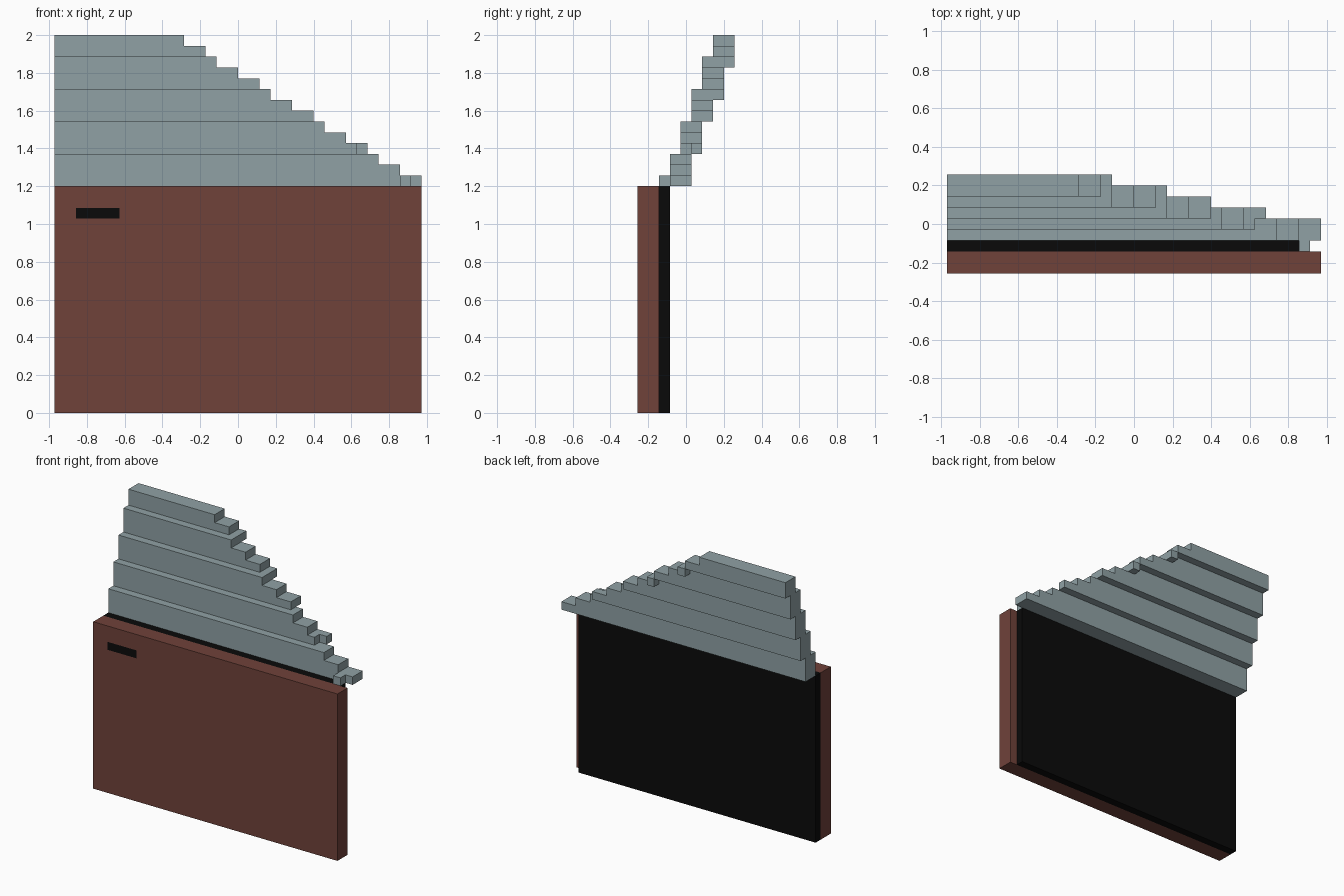
import bpy, bmesh
from mathutils import Vector

cube = bpy.data.objects.get("Cube")
if cube:
    bpy.data.objects.remove(cube, do_unlink=True)

U = 2 / 35                       # one block
SIZE = Vector((34, 9, 0))        # footprint in blocks


def material(name, rgb):
    m = bpy.data.materials.new(name)
    m.use_nodes = True
    m.diffuse_color = (*rgb, 1)
    m.node_tree.nodes["Principled BSDF"].inputs["Base Color"].default_value = (*rgb, 1)
    return m


brown = material("brown", (0.162, 0.054, 0.042))
black = material("black", (0.003, 0.003, 0.003))
grey = material("blue grey", (0.279, 0.358, 0.376))


def place(p):
    return (Vector(p) - SIZE / 2) * U


def finish(name, bm, *mats):
    bmesh.ops.recalc_face_normals(bm, faces=bm.faces)
    mesh = bpy.data.meshes.new(name)
    bm.to_mesh(mesh)
    bm.free()
    for m in mats:
        mesh.materials.append(m)
    obj = bpy.data.objects.new(name, mesh)
    bpy.context.collection.objects.link(obj)
    return obj


def extruded(outline, y0, y1):
    """Extrude an x-z outline, given in blocks, from y0 to y1."""
    bm = bmesh.new()
    face = bm.faces.new([bm.verts.new(place((x, y0, z))) for x, z in outline])
    new = bmesh.ops.extrude_face_region(bm, geom=[face])["geom"]
    verts = [v for v in new if isinstance(v, bmesh.types.BMVert)]
    bmesh.ops.translate(bm, verts=verts, vec=(0, (y1 - y0) * U, 0))
    return bm


def box(x0, x1, y0, y1, z0, z1):
    return extruded([(x0, z0), (x1, z0), (x1, z1), (x0, z1)], y0, y1)


# Front panel with a dark slot cut into its front face
bm = box(0, 34, 0, 2, 0, 21)
for point, axis in [((2, 0, 18), (1, 0, 0)), ((6, 0, 19), (1, 0, 0)),
                    ((2, 0, 18), (0, 0, 1)), ((6, 0, 19), (0, 0, 1))]:
    bmesh.ops.bisect_plane(bm, geom=bm.verts[:] + bm.edges[:] + bm.faces[:],
                           plane_co=place(point), plane_no=axis)
low, high = place((2, 0, 18)), place((6, 0, 19))
for f in bm.faces:
    c = f.calc_center_median()
    if low.x < c.x < high.x and low.z < c.z < high.z and c.y < low.y + U / 2:
        f.material_index = 1
finish("front_panel", bm, brown, black)

# Dark backing board
finish("backing_board", box(0, 33, 2, 3, 0, 21), black)

# Leaning slab: stepped courses, each set one block further back
row_ends = [34, 32, 30, 28, 27, 25, 24, 22, 20, 19, 17, 15, 14, 12]
for i in range(5):
    rows = row_ends[3 * i:3 * i + 3]
    z = 21 + 3 * i
    outline = [(0, z)]
    for k, end in enumerate(rows):
        outline += [(end, z + k), (end, z + k + 1)]
    outline.append((0, z + len(rows)))
    finish(f"slab_course_{i + 1}", extruded(outline, 3 + i, 5 + i), grey)

# Single blocks along the stepped edge
for i, (x, y, z) in enumerate([(32, 2, 21), (28, 5, 24), (19, 7, 29), (14, 8, 32)]):
    finish(f"edge_block_{i + 1}", box(x, x + 1, y, y + 1, z, z + 1), grey)
